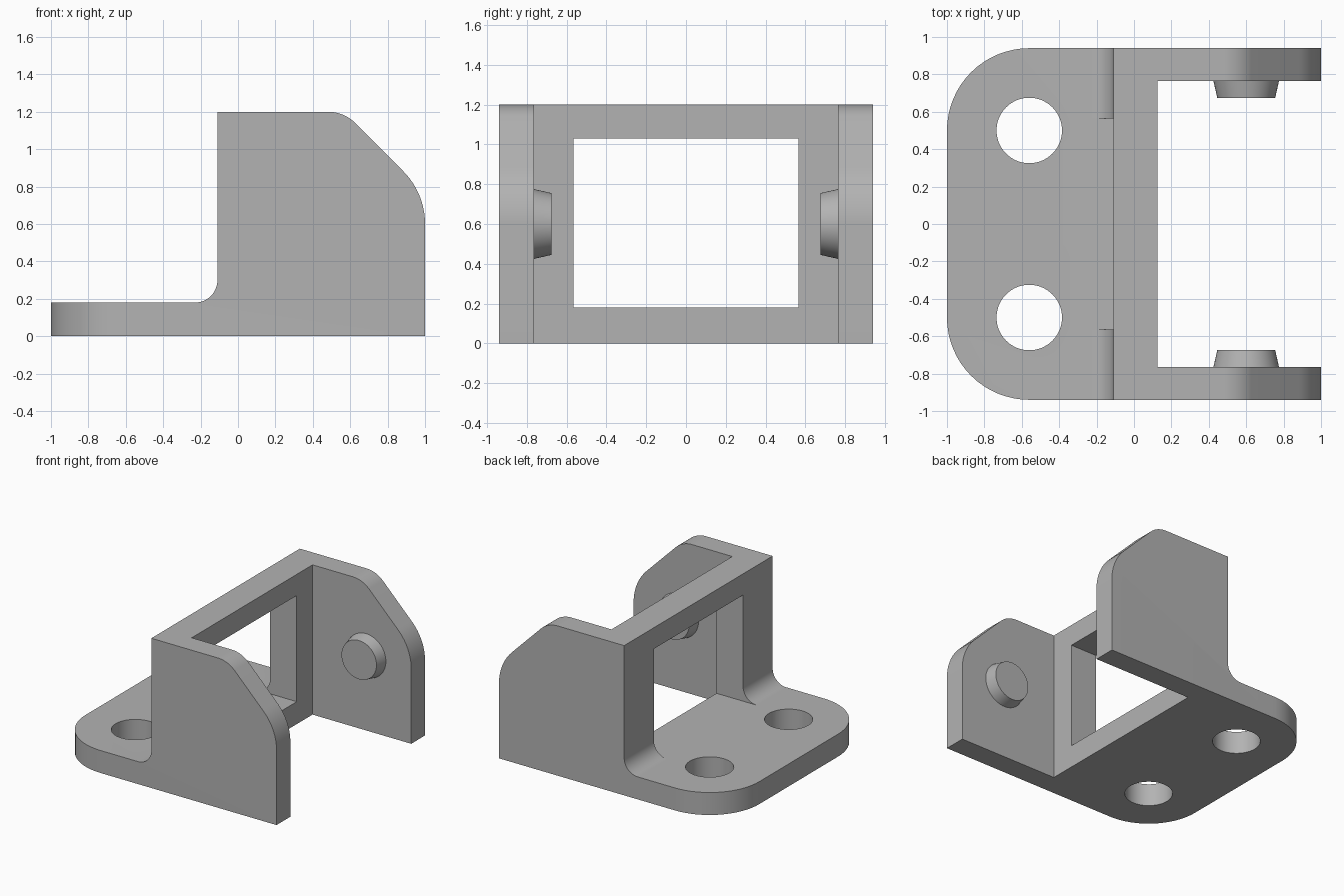
import bpy, bmesh, math
from mathutils import Matrix

if "Cube" in bpy.data.objects:
    bpy.data.objects.remove(bpy.data.objects["Cube"], do_unlink=True)

grey = bpy.data.materials.new("plain grey")
grey.use_nodes = True
grey.diffuse_color = (0.45, 0.45, 0.45, 1)
grey.node_tree.nodes["Principled BSDF"].inputs["Base Color"].default_value = grey.diffuse_color


def add(name, bm):
    bmesh.ops.recalc_face_normals(bm, faces=bm.faces)
    mesh = bpy.data.meshes.new(name)
    bm.to_mesh(mesh)
    bm.free()
    mesh.materials.append(grey)
    obj = bpy.data.objects.new(name, mesh)
    bpy.context.collection.objects.link(obj)
    return obj


def prism(name, points, offset):
    """Extrude a closed outline of 3D points along an offset."""
    bm = bmesh.new()
    face = bm.faces.new([bm.verts.new(p) for p in points])
    top = bmesh.ops.extrude_face_region(bm, geom=[face])["geom"]
    verts = [v for v in top if isinstance(v, bmesh.types.BMVert)]
    bmesh.ops.translate(bm, verts=verts, vec=offset)
    return add(name, bm)


def box(name, x0, x1, half_y, z0, z1):
    outline = [(x0, -half_y, z0), (x1, -half_y, z0), (x1, -half_y, z1), (x0, -half_y, z1)]
    return prism(name, outline, (0, 2 * half_y, 0))


def cone(name, r1, r2, depth, matrix):
    bm = bmesh.new()
    bmesh.ops.create_cone(bm, cap_ends=True, segments=64, radius1=r1, radius2=r2,
                          depth=depth, matrix=matrix)
    return add(name, bm)


def arc(cx, cy, r, start, end, steps=16):
    angles = [math.radians(start + (end - start) * i / steps) for i in range(steps + 1)]
    return [(cx + r * math.cos(a), cy + r * math.sin(a)) for a in angles]


def boolean(target, tool, operation):
    mod = target.modifiers.new(tool.name, 'BOOLEAN')
    mod.object, mod.operation, mod.solver = tool, operation, 'EXACT'
    bpy.context.view_layer.objects.active = target
    bpy.ops.object.modifier_apply(modifier=mod.name)
    bpy.data.objects.remove(tool, do_unlink=True)


HALF = 0.94       # half width of the bracket
WALL = 0.765      # inner face of the side walls
BASE = 0.18       # base plate thickness

# Side silhouette: base plate, fillet, upright wall and sloped cheek
side = [(-1, 0), (1, 0)]
side += arc(0.6, 0.6, 0.4, 0, 45)
side += arc(0.48, 0.99, 0.21, 45, 90)
side += [(-0.11, 1.2)]
side += arc(-0.23, BASE + 0.12, 0.12, 0, -90)
side += [(-1, BASE)]
bracket = prism("bracket", [(x, -HALF, z) for x, z in side], (0, 2 * HALF, 0))

# Rounded rear corners of the base plate
plan = [(1.1, -HALF - 0.1), (1.1, HALF + 0.1), (-0.56, HALF + 0.1)]
plan += arc(-0.56, 0.5, 0.44, 90, 180)
plan += arc(-0.56, -0.5, 0.44, 180, 270)
plan += [(-0.56, -HALF - 0.1)]
boolean(bracket, prism("plan_cutter", [(x, y, -0.1) for x, y in plan], (0, 0, 1.5)), 'INTERSECT')

# Open space between the cheeks, and window through the upright wall
boolean(bracket, box("bay_cutter", 0.125, 1.2, WALL, -0.2, 1.4), 'DIFFERENCE')
boolean(bracket, box("window_cutter", -0.5, 0.3, 0.565, BASE, 1.03), 'DIFFERENCE')

for s in (-1, 1):
    # Mounting hole
    hole = cone("hole_cutter", 0.175, 0.175, 0.6, Matrix.Translation((-0.56, s * 0.5, 0.1)))
    boolean(bracket, hole, 'DIFFERENCE')
    # Tapered pivot peg, sunk slightly into the cheek
    turn = Matrix.Rotation(s * math.pi / 2, 4, 'X')
    peg = cone("pivot_peg", 0.18, 0.155, 0.11,
               Matrix.Translation((0.6, s * (WALL - 0.035), 0.6)) @ turn)
    boolean(bracket, peg, 'UNION')

# Smooth curved faces, sharp edges kept
bpy.ops.object.select_all(action='DESELECT')
bracket.select_set(True)
bpy.context.view_layer.objects.active = bracket
bpy.ops.object.shade_smooth_by_angle(angle=math.radians(20))
